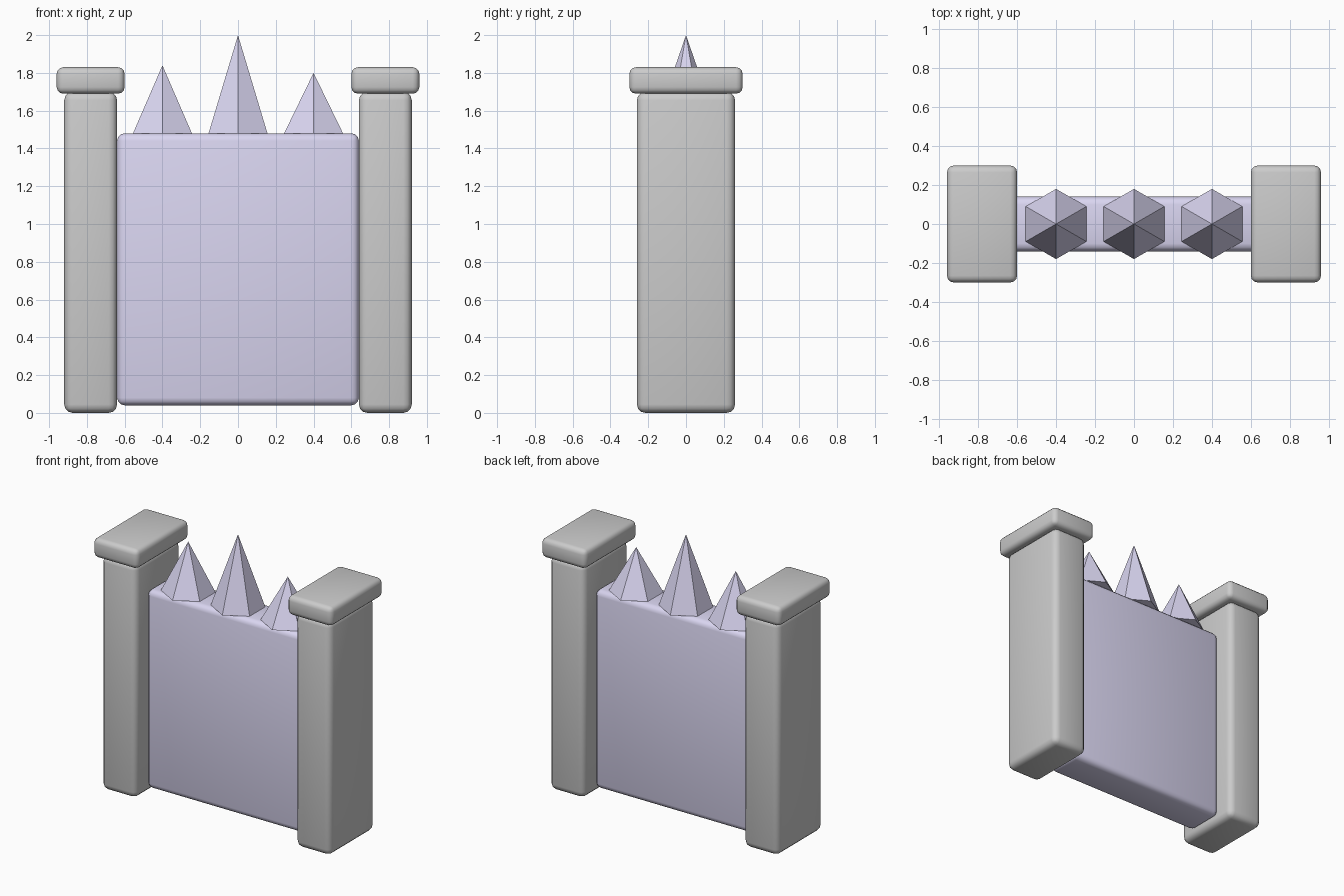
import bpy
from math import radians

if "Cube" in bpy.data.objects:
    bpy.data.objects.remove(bpy.data.objects["Cube"])


def material(name, color):
    m = bpy.data.materials.new(name)
    m.diffuse_color = color
    m.use_nodes = True
    m.node_tree.nodes["Principled BSDF"].inputs["Base Color"].default_value = m.diffuse_color
    return m


lilac = material("lilac", (0.70, 0.67, 0.88, 1))


def rounded_box(name, center, size, bevel, mat=None):
    bpy.ops.mesh.primitive_cube_add(size=1, location=center)
    ob = bpy.context.object
    ob.name = name
    ob.scale = size
    bpy.ops.object.transform_apply(location=False, rotation=False, scale=True)
    mod = ob.modifiers.new("round_edges", 'BEVEL')
    mod.width = bevel
    mod.segments = 3
    bpy.ops.object.modifier_apply(modifier=mod.name)
    bpy.ops.object.shade_smooth_by_angle(angle=radians(40))
    if mat:
        ob.data.materials.append(mat)
    return ob


# Gate panel
rounded_box("gate_panel", (0, 0, 0.76), (1.28, 0.28, 1.44), 0.04, lilac)

# Side posts with caps
for side, x in (("left", -0.78), ("right", 0.78)):
    rounded_box(f"{side}_post", (x, 0, 0.85), (0.28, 0.52, 1.70), 0.045)
    rounded_box(f"{side}_post_cap", (x, 0, 1.76), (0.36, 0.60, 0.14), 0.035)

# Six-sided spikes, a corner pointing to front and back
base = 1.48
for name, x, tip in (("left", -0.4, 1.84), ("middle", 0, 2.0), ("right", 0.4, 1.80)):
    bpy.ops.mesh.primitive_cone_add(vertices=6, radius1=0.18, radius2=0, depth=tip - base,
                                    location=(x, 0, (base + tip) / 2))
    spike = bpy.context.object
    spike.name = f"{name}_spike"
    spike.data.materials.append(lilac)
